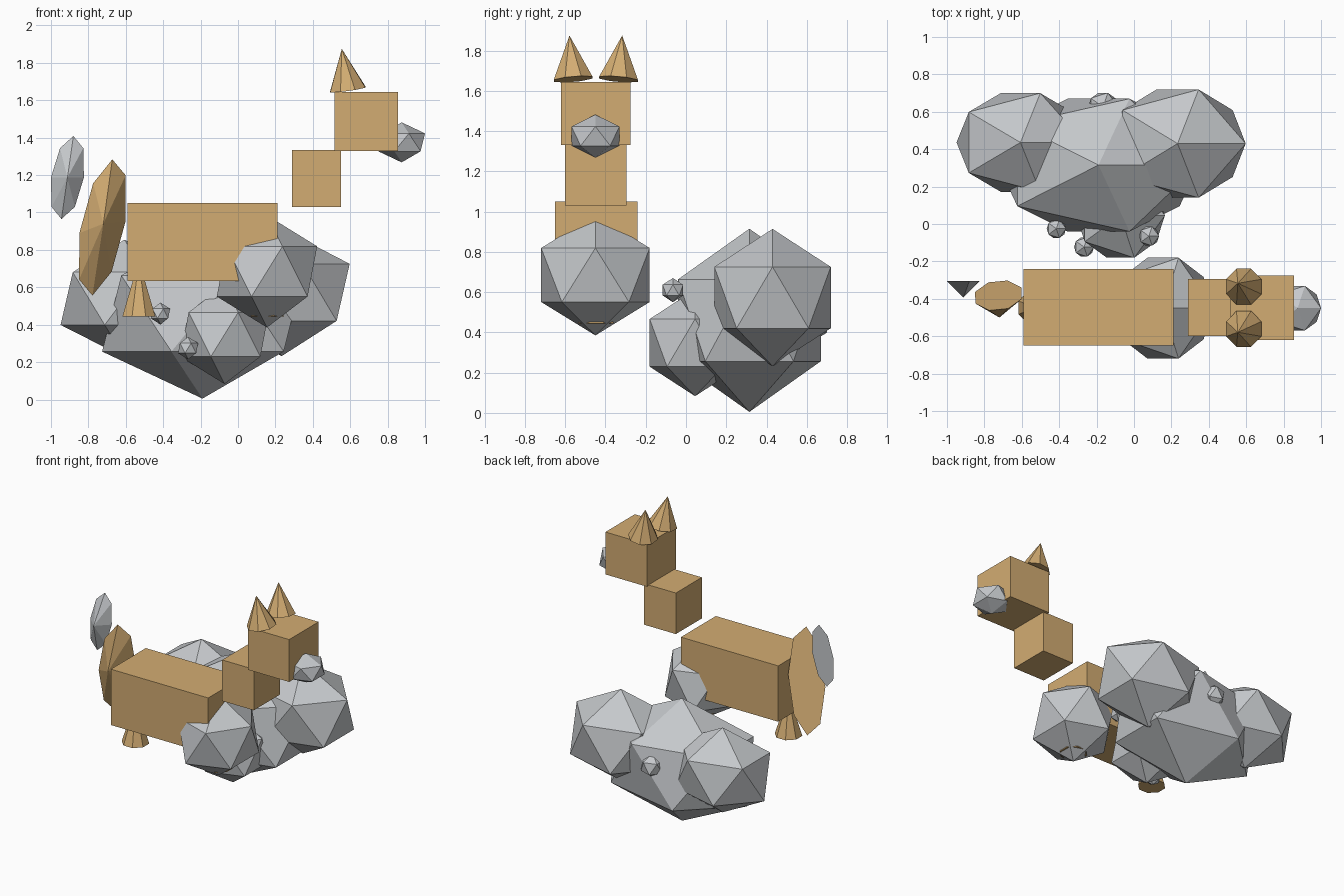
import bpy, bmesh, math
from mathutils import Matrix, Vector

if "Cube" in bpy.data.objects:
    bpy.data.objects.remove(bpy.data.objects["Cube"])


def material(name, color):
    m = bpy.data.materials.new(name)
    m.diffuse_color = (*color, 1)
    m.use_nodes = True
    m.node_tree.nodes["Principled BSDF"].inputs["Base Color"].default_value = m.diffuse_color
    return m


TAN = material("tan fur", (0.65, 0.415, 0.17))
GREY = material("stone grey", (0.56, 0.58, 0.60))


def finish(bm, name, mat):
    bmesh.ops.recalc_face_normals(bm, faces=bm.faces[:])
    mesh = bpy.data.meshes.new(name)
    bm.to_mesh(mesh)
    bm.free()
    mesh.materials.append(mat)
    bpy.context.collection.objects.link(bpy.data.objects.new(name, mesh))


def box(name, lo, hi, mat):
    lo, hi = Vector(lo), Vector(hi)
    bm = bmesh.new()
    bmesh.ops.create_cube(bm, size=1, matrix=Matrix.Translation((lo + hi) / 2)
                          @ Matrix.Diagonal((*(hi - lo), 1)))
    finish(bm, name, mat)


def rock(name, center, radii, mat=GREY):
    bm = bmesh.new()
    bmesh.ops.create_icosphere(bm, subdivisions=1, radius=1,
                               matrix=Matrix.Translation(center) @ Matrix.Diagonal((*radii, 1)))
    finish(bm, name, mat)


def cone(name, center, a, b, apex, mat, phase=0.0):
    """Eight-sided cone: elliptical base spanned by a and b around center."""
    c, a, b = Vector(center), Vector(a), Vector(b)
    bm = bmesh.new()
    tip = bm.verts.new(apex)
    angles = [math.tau * (i + phase) / 8 for i in range(8)]
    ring = [bm.verts.new(c + a * math.cos(t) + b * math.sin(t)) for t in angles]
    bm.faces.new(ring)
    for i in range(8):
        bm.faces.new((ring[i], ring[(i + 1) % 8], tip))
    finish(bm, name, mat)


# Animal: body, neck and head blocks
box("body", (-0.59, -0.65, 0.635), (0.21, -0.24, 1.05), TAN)
box("neck", (0.29, -0.60, 1.03), (0.55, -0.295, 1.335), TAN)
box("head", (0.515, -0.62, 1.33), (0.855, -0.275, 1.645), TAN)
rock("snout", (0.875, -0.45, 1.375), (0.14, 0.14, 0.107))
rock("chest", (0.155, -0.45, 0.685), (0.30, 0.317, 0.30))

# Central legs
for label, x in (("back_leg", -0.53), ("front_leg", 0.157)):
    cone(label, (x, -0.447, 0.445), (0.095, 0, 0), (0, 0.095, 0),
         (x, -0.447, 0.745), TAN, 0.5)

# Ears, leaning back and outward
for label, s in (("left_ear", 1), ("right_ear", -1)):
    cone(label, (0.587, -0.448 + s * 0.113, 1.658), (0.102, 0, 0.014),
         (0, 0.104, -s * 0.009), (0.555, -0.448 + s * 0.131, 1.875), TAN, 0.5)

# Tail and its tip: flat-backed leaf-shaped cones
cone("tail", (-0.725, -0.382, 0.92), (0.053, -0.07, 0.364),
     (0.123, 0.043, 0.03), (-0.72, -0.50, 0.94), TAN)
cone("tail_tip", (-0.912, -0.305, 1.187), (0.032, 0, 0.222),
     (0.088, 0, 0), (-0.912, -0.393, 1.187), GREY)

# Rock pile
rock("main_rock", (-0.19, 0.315, 0.46), (0.60, 0.417, 0.455))
rock("right_rock", (0.233, 0.43, 0.573), (0.407, 0.34, 0.341))
rock("left_rock", (-0.607, 0.436, 0.54), (0.382, 0.31, 0.315))
rock("front_rock", (-0.072, 0.045, 0.348), (0.265, 0.265, 0.265))

# Pebbles
for i, (x, y, z, r) in enumerate(((-0.415, -0.025, 0.46, 0.058),
                                  (-0.267, -0.123, 0.275, 0.06),
                                  (0.08, -0.065, 0.61, 0.06),
                                  (-0.165, 0.625, 0.53, 0.09))):
    rock(f"pebble_{i + 1}", (x, y, z), (r, r, r))
